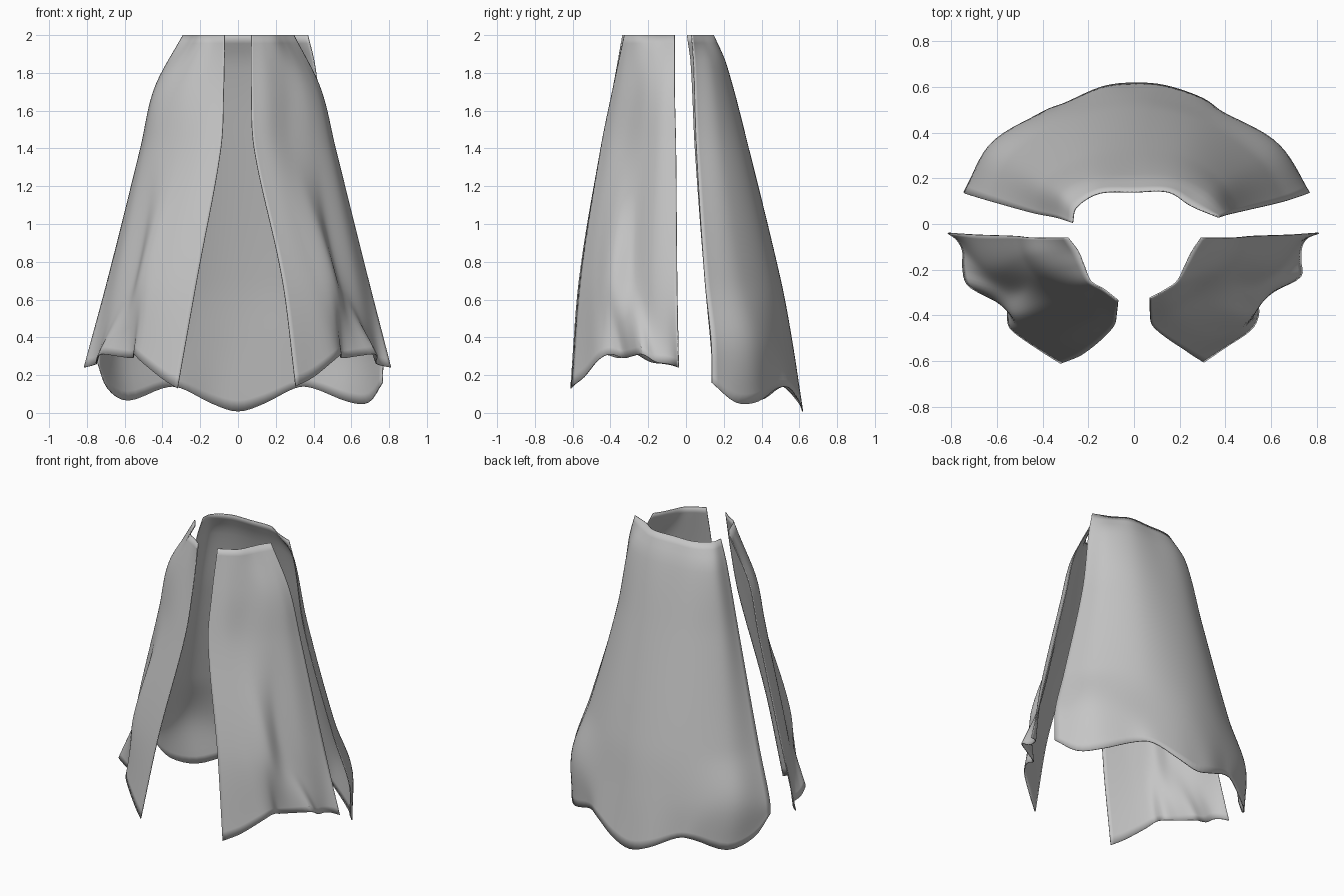
import bpy
from mathutils import Vector

if "Cube" in bpy.data.objects:
    bpy.data.objects.remove(bpy.data.objects["Cube"])

cloth = bpy.data.materials.new("grey_cloth")
cloth.use_nodes = True
GREY = (0.56, 0.56, 0.56, 1)
cloth.diffuse_color = GREY
bsdf = cloth.node_tree.nodes["Principled BSDF"]
bsdf.inputs["Base Color"].default_value = GREY
bsdf.inputs["Roughness"].default_value = 0.8


def spline(points, knots, t):
    """Smooth curve through the points, evaluated at knot value t."""
    last = len(points) - 1
    i = max(k for k in range(last) if knots[k] <= t or k == 0)

    def tangent(k):
        a, b = max(k - 1, 0), min(k + 1, last)
        return (points[b] - points[a]) / (knots[b] - knots[a])

    h = knots[i + 1] - knots[i]
    s = (t - knots[i]) / h
    return (points[i] * (1 + 2 * s) * (1 - s) ** 2
            + tangent(i) * h * s * (1 - s) ** 2
            + points[i + 1] * s * s * (3 - 2 * s)
            + tangent(i + 1) * h * s * s * (s - 1))


def section(z, outline):
    return [Vector((x, y, z)) for x, y in outline]


def hem(points):
    return [Vector(p) for p in points]


def panel(name, sections, cols, rows, mirror=False):
    """Loft a cloth panel from the waist section down to the hem."""
    heights = [sum(p.z for p in s) / len(s) for s in sections]
    drops = [heights[0] - h for h in heights]
    columns = []
    for c in range(cols + 1):
        u = c / cols
        ribs = [spline(s, [k / (len(s) - 1) for k in range(len(s))], u)
                for s in sections]
        columns.append([spline(ribs, drops, drops[-1] * r / rows)
                        for r in range(rows + 1)])
    side = -1 if mirror else 1
    verts = [(p.x * side, p.y, p.z) for col in columns for p in col]
    n = rows + 1
    faces = [(c * n + r, c * n + r + 1, c * n + n + r + 1, c * n + n + r)
             for c in range(cols) for r in range(rows)]
    if mirror:
        faces = [f[::-1] for f in faces]
    mesh = bpy.data.meshes.new(name)
    mesh.from_pydata(verts, [], faces)
    mesh.materials.append(cloth)
    obj = bpy.data.objects.new(name, mesh)
    bpy.context.collection.objects.link(obj)
    thick = obj.modifiers.new("cloth_thickness", "SOLIDIFY")
    thick.thickness = 0.006
    thick.offset = 0
    bpy.ops.object.select_all(action="DESELECT")
    obj.select_set(True)
    bpy.context.view_layer.objects.active = obj
    bpy.ops.object.shade_smooth_by_angle()


# Back panel: waist, hip, thigh, knee, calf, then the scalloped hem
panel("back_panel", [
    section(2.0, [(-.27, .005), (-.25, .075), (-.15, .135), (0, .14),
                  (.15, .14), (.25, .08), (.37, .03)]),
    section(1.85, [(-.33, .025), (-.31, .135), (-.18, .2), (0, .21),
                   (.18, .2), (.32, .135), (.405, .04)]),
    section(1.4, [(-.44, .047), (-.4, .19), (-.22, .3), (0, .33),
                  (.22, .3), (.39, .19), (.47, .055)]),
    section(0.7, [(-.63, .1), (-.53, .3), (-.28, .45), (0, .5),
                  (.28, .45), (.53, .29), (.66, .1)]),
    section(0.38, [(-.73, .13), (-.61, .36), (-.3, .505), (0, .56),
                   (.3, .505), (.61, .36), (.76, .133)]),
    hem([(-.745, .138, .27), (-.69, .24, .13), (-.58, .38, .065),
         (-.4, .49, .13), (-.3, .53, .13), (-.14, .6, .05), (0, .617, .008),
         (.14, .605, .05), (.3, .55, .13), (.4, .48, .13),
         (.58, .38, .06), (.69, .265, .055), (.765, .137, .16)]),
], 48, 44)

# Left front panel, from the front opening round to the side slit
panel("front_panel_left", [
    section(2.0, [(.07, -.325), (.135, -.29), (.19, -.25), (.225, -.18),
                  (.255, -.12), (.295, -.06)]),
    section(1.72, [(.07, -.385), (.16, -.345), (.26, -.268), (.35, -.2),
                   (.405, -.13), (.435, -.06)]),
    section(1.4, [(.085, -.45), (.185, -.4), (.285, -.32), (.4, -.23),
                  (.48, -.145), (.515, -.053)]),
    section(0.7, [(.235, -.56), (.4, -.475), (.51, -.395), (.535, -.28),
                  (.63, -.17), (.69, -.047)]),
    hem([(.305, -.605, .14), (.4, -.54, .19), (.51, -.465, .28),
         (.545, -.4, .31), (.55, -.33, .29), (.63, -.285, .3),
         (.73, -.23, .31), (.73, -.16, .27), (.735, -.1, .26),
         (.76, -.06, .25), (.81, -.04, .24)]),
], 40, 40)

# Right front panel, fuller at the hip, given as its mirror image
panel("front_panel_right", [
    section(2.0, [(.07, -.335), (.13, -.288), (.19, -.25), (.22, -.18),
                  (.245, -.12), (.29, -.06)]),
    section(1.72, [(.075, -.385), (.17, -.34), (.29, -.28), (.375, -.21),
                   (.425, -.135), (.44, -.06)]),
    section(1.4, [(.09, -.45), (.21, -.4), (.33, -.325), (.43, -.24),
                  (.49, -.15), (.515, -.053)]),
    section(0.7, [(.218, -.565), (.4, -.485), (.515, -.41), (.55, -.3),
                  (.64, -.185), (.69, -.047)]),
    hem([(.32, -.61, .13), (.4, -.56, .18), (.51, -.485, .27),
         (.55, -.44, .31), (.56, -.36, .29), (.64, -.32, .3),
         (.73, -.265, .31), (.75, -.19, .27), (.75, -.12, .26),
         (.775, -.07, .25), (.815, -.04, .24)]),
], 40, 40, mirror=True)
